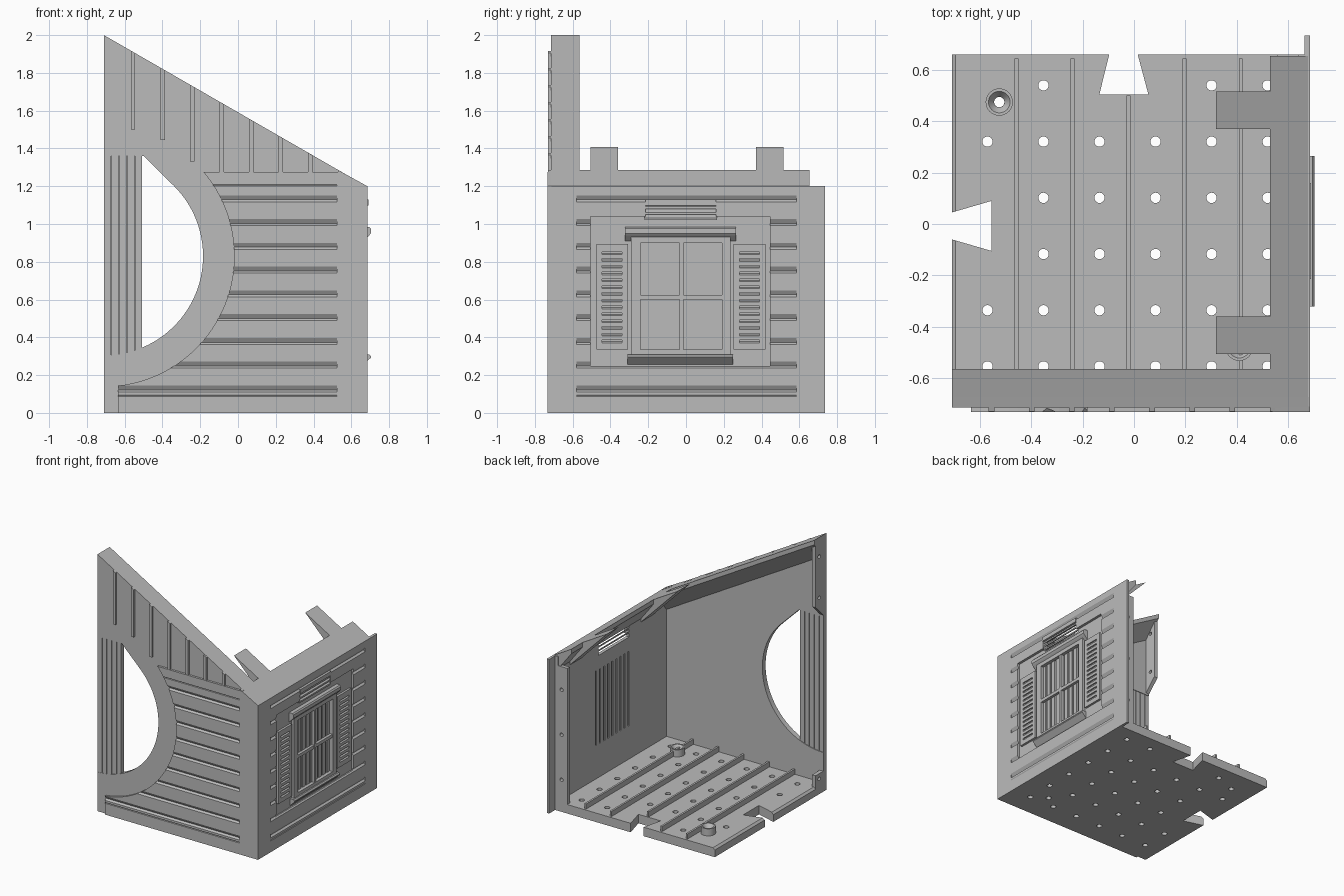
import bpy, bmesh, math
from mathutils import Vector

if "Cube" in bpy.data.objects:
    bpy.data.objects.remove(bpy.data.objects["Cube"], do_unlink=True)

grey = bpy.data.materials.new("plain_grey")
grey.use_nodes = True
grey.diffuse_color = (0.5, 0.5, 0.5, 1)
grey.node_tree.nodes["Principled BSDF"].inputs["Base Color"].default_value = (0.5, 0.5, 0.5, 1)

SLOPE = -0.576


def roof(x):
    return 2.0 + SLOPE * (x + 0.71)


def finish(name, bm):
    bmesh.ops.recalc_face_normals(bm, faces=bm.faces[:])
    mesh = bpy.data.meshes.new(name)
    bm.to_mesh(mesh)
    bm.free()
    mesh.materials.append(grey)
    obj = bpy.data.objects.new(name, mesh)
    bpy.context.scene.collection.objects.link(obj)
    return obj


def add_prism(bm, pts, axis, a, b):
    """Extrude a 2D outline along an axis from a to b."""
    def place(p, t):
        return {"x": (t, p[0], p[1]), "y": (p[0], t, p[1]), "z": (p[0], p[1], t)}[axis]
    low = [bm.verts.new(place(p, a)) for p in pts]
    high = [bm.verts.new(place(p, b)) for p in pts]
    bm.faces.new(low)
    bm.faces.new(high)
    for i in range(len(pts)):
        j = (i + 1) % len(pts)
        bm.faces.new((low[i], low[j], high[j], high[i]))


def prisms(name, items):
    bm = bmesh.new()
    for item in items:
        add_prism(bm, *item)
    return finish(name, bm)


def rect(u0, u1, v0, v1):
    return [(u0, v0), (u1, v0), (u1, v1), (u0, v1)]


def box(x0, x1, y0, y1, z0, z1):
    return (rect(x0, x1, y0, y1), "z", z0, z1)


def arc(u, v, r, start, end, n):
    angles = [math.radians(start + (end - start) * i / n) for i in range(n + 1)]
    return [(u + r * math.cos(t), v + r * math.sin(t)) for t in angles]


def disc(u, v, r):
    return arc(u, v, r, 0, 345, 23)


def cut(obj, items):
    """Subtract prisms from an object and keep the clean result."""
    cutter = prisms("cutter", items)
    cutter.hide_render = True
    mod = obj.modifiers.new("cut", "BOOLEAN")
    mod.operation, mod.solver, mod.object = "DIFFERENCE", "EXACT", cutter
    bpy.context.view_layer.update()
    result = bpy.data.meshes.new_from_object(obj.evaluated_get(bpy.context.evaluated_depsgraph_get()))
    obj.modifiers.clear()
    obj.data = result
    bpy.data.objects.remove(cutter, do_unlink=True)


def lathe(name, profile, x, y):
    bm = bmesh.new()
    verts = [bm.verts.new((r, 0, z)) for r, z in profile]
    edges = [bm.edges.new((verts[i], verts[(i + 1) % len(verts)])) for i in range(len(verts))]
    bmesh.ops.spin(bm, geom=verts + edges, cent=(0, 0, 0), axis=(0, 0, 1),
                   angle=math.tau, steps=32, use_merge=True)
    bmesh.ops.remove_doubles(bm, verts=bm.verts[:], dist=0.0001)
    bmesh.ops.translate(bm, verts=bm.verts[:], vec=Vector((x, y, 0)))
    return finish(name, bm)


# front wall with the round opening cut off at the top
prisms("front_wall", [(
    [(-0.71, 0), (0.68, 0), (0.68, 1.2), (-0.71, 2.0), (-0.71, 1.36), (-0.5, 1.36)]
    + arc(-0.71, 0.83, 0.525, 45, -90, 40), "y", -0.715, -0.675)])

# horizontal siding around the arch, with V grooves
siding = prisms("front_siding", [(
    [(-0.635, 0), (0.685, 0), (0.685, 1.2), (0.55, roof(0.55)), (0.53, 1.275)]
    + arc(-0.71, 0.83, 0.69, 40.2, -83.8, 40), "y", -0.732, -0.712)])
rows = [(0.128 + 0.1258 * i, 0.017) for i in range(9)] + [(0.093, 0.005), (1.207, 0.005)]


def grooves(face, depth, size_list):
    """V profiles, steeper on the upper side, reaching in from a face."""
    out = math.copysign(0.01, -depth)
    return [[(face + out, z - s), (face, z - s), (face + depth * s / 0.017, z - s / 3),
             (face, z + s), (face + out, z + s)] for z, s in size_list]


cut(siding, [(p, "x", -0.8, 0.525) for p in grooves(-0.732, 0.014, rows)])

# upright battens in the gable
battens = []
for i, foot in enumerate([1.5, 1.445, 1.33, 1.27, 1.27, 1.27, 1.27]):
    x = -0.566 + 0.1563 * i
    battens.append(([(x, foot), (x + 0.022, foot), (x + 0.022, roof(x + 0.022)), (x, roof(x))],
                    "y", -0.73, -0.71))
prisms("gable_battens", battens)

# slatted panel inside the round opening
prisms("opening_slats", [box(-0.71 + 0.0415 * i, -0.673 + 0.0415 * i, -0.714, -0.68, 0.29, 1.37)
                         for i in range(5)] + [box(-0.709, -0.507, -0.705, -0.69, 0.29, 1.37)])

# sloping roof ledge on the front wall, with a chamfered underside
ledge = prisms("front_roof_ledge", [(
    [(-0.715, 2.0), (-0.565, 2.0), (-0.565, 1.965), (-0.68, 1.83), (-0.715, 1.83)], "x", -0.71, 0.68)])
for v in ledge.data.vertices:
    v.co.z += SLOPE * (v.co.x + 0.71)
cut(ledge, [(disc(x, -0.69, 0.012), "z", roof(x) - 0.04, roof(x) + 0.05) for x in (-0.46, 0.165, 0.51)])

# joining flanges at the open left edge of the front wall
flange = prisms("front_wall_flange", [
    ([(-0.69, 1.36), (-0.58, 1.47), (-0.58, 1.97), (-0.69, 1.97)], "x", -0.71, -0.68),
    (rect(-0.69, -0.58, 0.02, 0.16), "x", -0.71, -0.68)])
cut(flange, [(disc(-0.625, z, 0.014), "x", -0.75, -0.6) for z in (0.12, 1.53, 1.85)])

# right wall with V grooves, a sunken field, and openings for the window and vent
wall = prisms("right_wall", [box(0.64, 0.685, -0.73, 0.66, 0, 1.2)])
cut(wall, [(p, "y", -0.58, 0.585) for p in grooves(0.685, -0.014, rows[:-1])])
cut(wall, [(rect(-0.505, 0.445, 0.245, 1.04), "x", 0.665, 0.75)])
cut(wall, [(rect(-0.25, 0.2, 0.33, 0.91), "x", 0.6, 0.75),
           (rect(-0.215, 0.16, 1.02, 1.125), "x", 0.6, 0.75)])
prisms("right_wall_lap", [box(0.665, 0.685, 0.655, 0.735, 0, 1.2)])

# vent louvres and cap
prisms("vent_louvres", [([(0.64, z + 0.03), (0.68, z), (0.68, z + 0.012), (0.64, z + 0.042)],
                         "y", -0.22, 0.165) for z in (1.02, 1.05, 1.08)]
       + [box(0.67, 0.69, -0.215, 0.16, 1.098, 1.13)])

# window frame, glazing bars, hood and sill
prisms("window_frame", [
    box(0.65, 0.685, -0.29, -0.24, 0.31, 0.94), box(0.65, 0.685, 0.19, 0.235, 0.31, 0.94),
    box(0.65, 0.685, -0.25, 0.2, 0.9, 0.94), box(0.65, 0.685, -0.25, 0.2, 0.31, 0.335)])
prisms("glazing_bars", [box(0.66, 0.682, -0.035, -0.013, 0.32, 0.91),
                        box(0.66, 0.681, -0.25, 0.2, 0.6, 0.625)])
prisms("window_hood", [([(0.66, 0.985), (0.695, 0.985), (0.703, 0.975), (0.703, 0.95), (0.695, 0.94),
                         (0.66, 0.905)], "y", -0.322, 0.265)])
prisms("window_sill", [([(0.66, 0.31), (0.695, 0.31), (0.703, 0.3), (0.703, 0.292), (0.66, 0.25)],
                        "y", -0.31, 0.25)])

# upright blind slats inside the window
prisms("window_blind", [box(0.64, 0.66, -0.25 + 0.05 * i, -0.215 + 0.05 * i, 0.32, 0.92)
                        for i in range(9)] + [box(0.647, 0.653, -0.255, 0.205, 0.32, 0.92)])

# shutters with louvres
for side, y0, y1 in (("front", -0.475, -0.308), ("back", 0.252, 0.42)):
    shutter = prisms(side + "_shutter", [box(0.655, 0.682, y0, y1, 0.335, 0.895)])
    cut(shutter, [([(0.69, z), (0.672, z + 0.012), (0.672, z + 0.02), (0.69, z + 0.02)],
                   "y", y0 + 0.03, y1 - 0.03) for z in [0.365 + 0.036 * i for i in range(14)]])

# roof ledge and bracket tabs on the right wall
ledge = prisms("right_roof_ledge", [([(0.53, roof(0.53)), (0.683, roof(0.683)), (0.66, 1.1), (0.645, 1.1),
                                      (0.53, 1.25)], "y", -0.73, 0.655)])
cut(ledge, [(disc(0.648, y, 0.012), "z", 1.19, 1.3) for y in (-0.43, 0.445)])
prisms("roof_tabs", [([(0.32, roof(0.32)), (0.66, roof(0.66)), (0.66, 1.06)], "y", y, y + 0.146)
                     for y in (-0.506, 0.37)])

# joining flange at the back edge of the right wall
flange = prisms("right_wall_flange", [box(0.56, 0.66, 0.63, 0.66, 0, 1.13)])
cut(flange, [(disc(0.61, z, 0.014), "y", 0.6, 0.7) for z in (0.25, 0.6, 0.95)])

# floor with a chamfered edge, drain holes and dovetail notches
floor = prisms("floor", [([(-0.71, 0), (0.67, 0), (0.67, 0.07), (-0.695, 0.07), (-0.71, 0.055)],
                          "y", -0.69, 0.66)])
xs = [-0.571 + 0.2183 * i for i in range(6)]
ys = [-0.555 + 0.219 * i for i in range(6)]
skipped = {(0, 2), (0, 3), (0, 5), (2, 5), (3, 5)}
bosses = [(-0.525, 0.475), (0.41, -0.48)]
spots = bosses + [(x, y) for i, x in enumerate(xs) for j, y in enumerate(ys) if (i, j) not in skipped]
notches = [[(-0.094, 0.67), (0.012, 0.67), (0.056, 0.505), (-0.135, 0.505)],
           [(-0.72, 0.042), (-0.555, 0.09), (-0.555, -0.105), (-0.72, -0.057)]]
cut(floor, [(disc(x, y, 0.02), "z", -0.1, 0.2) for x, y in spots])
cut(floor, [(pts, "z", -0.1, 0.2) for pts in notches])

# floor ribs
prisms("floor_ribs", [box(-0.465 + 0.2183 * i, -0.45 + 0.2183 * i, -0.68, 0.5 if i == 2 else 0.645, 0.05, 0.11)
                      for i in range(5)])

# countersunk screw bosses
for k, (x, y) in enumerate(bosses):
    boss = lathe("screw_boss_%d" % (k + 1), [(0.02, 0.02), (0.053, 0.02), (0.053, 0.125), (0.042, 0.125),
                                             (0.02, 0.095)], x, y)
    bpy.ops.object.select_all(action="DESELECT")
    boss.select_set(True)
    bpy.context.view_layer.objects.active = boss
    bpy.ops.object.shade_smooth_by_angle()
